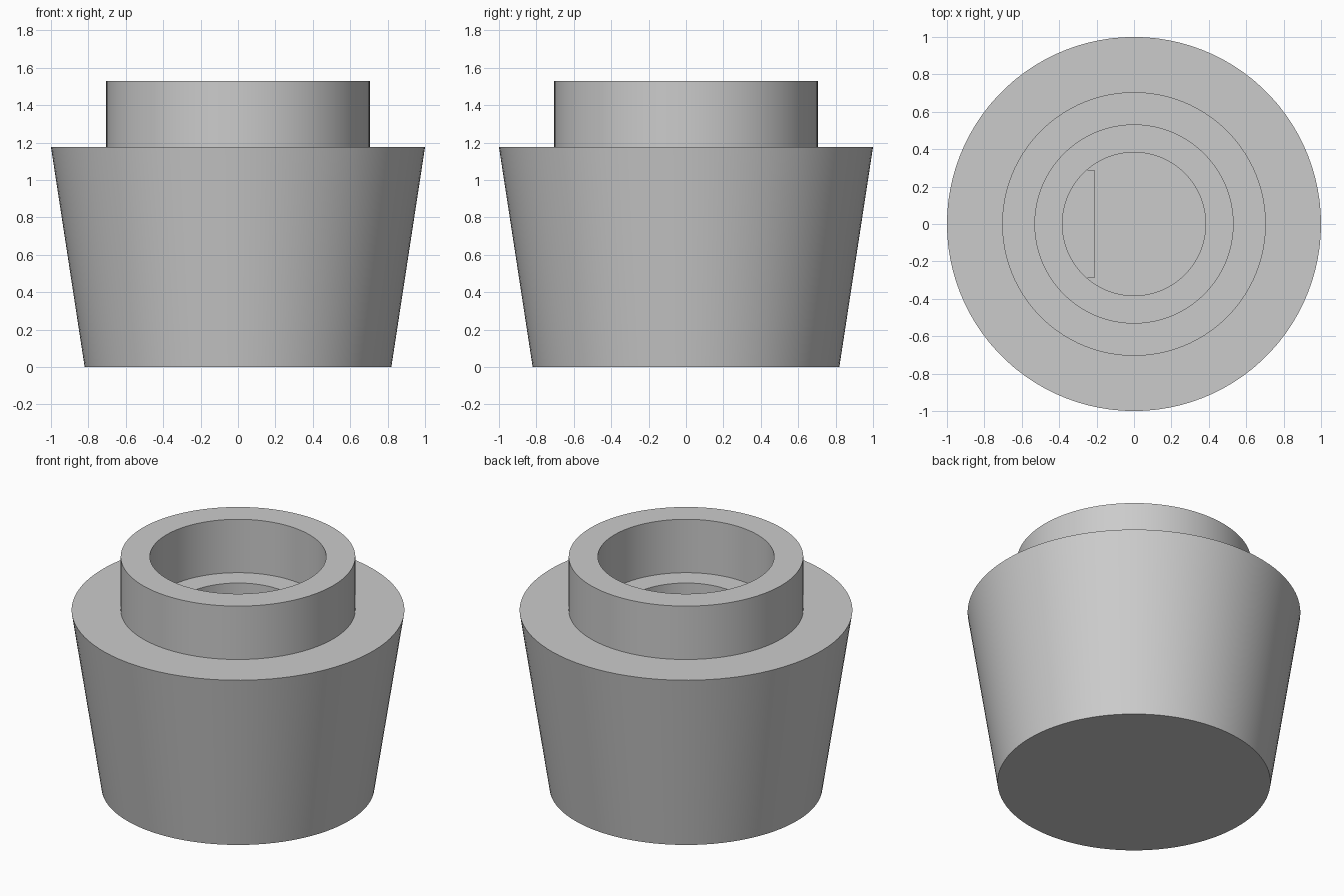
import bpy, bmesh, math

if "Cube" in bpy.data.objects:
    bpy.data.objects.remove(bpy.data.objects["Cube"])

SEGMENTS = 100
FLOOR_Z = 0.235      # bottom of the shaft bore
STEP_Z = 1.176       # shoulder height, also the counterbore step
TOP_Z = 1.53

grey = bpy.data.materials.new("plain grey")
grey.diffuse_color = (0.6, 0.6, 0.6, 1)
grey.use_nodes = True
grey.node_tree.nodes["Principled BSDF"].inputs["Base Color"].default_value = grey.diffuse_color


def finish(name, bm):
    bmesh.ops.recalc_face_normals(bm, faces=bm.faces)
    mesh = bpy.data.meshes.new(name)
    bm.to_mesh(mesh)
    bm.free()
    mesh.materials.append(grey)
    obj = bpy.data.objects.new(name, mesh)
    bpy.context.collection.objects.link(obj)
    return obj


# Knob body: tapered skirt, collar, counterbore and blind shaft bore
profile = [(0.82, 0), (1.0, STEP_Z), (0.705, STEP_Z), (0.705, TOP_Z),
           (0.53, TOP_Z), (0.53, STEP_Z), (0.383, STEP_Z), (0.383, FLOOR_Z)]
bm = bmesh.new()
rings = []
for r, z in profile:
    rings.append([bm.verts.new((r * math.cos(2 * math.pi * i / SEGMENTS),
                                r * math.sin(2 * math.pi * i / SEGMENTS), z))
                  for i in range(SEGMENTS)])
for a, b in zip(rings, rings[1:]):
    for i in range(SEGMENTS):
        j = (i + 1) % SEGMENTS
        bm.faces.new((a[i], a[j], b[j], b[i]))
bm.faces.new(rings[0])       # underside
bm.faces.new(rings[-1])      # bore floor
body = finish("knob_body", bm)

# Shaft key: flat-faced block on the -x wall of the bore
bm = bmesh.new()
bmesh.ops.create_cube(bm, size=1)
key_top = 0.82
for v in bm.verts:
    v.co.x = -0.21 if v.co.x > 0 else -0.40
    v.co.y = math.copysign(0.29, v.co.y)
    v.co.z = key_top if v.co.z > 0 else FLOOR_Z - 0.02
finish("shaft_key", bm)

# Smooth the round walls, keep the rims sharp
bpy.ops.object.select_all(action='DESELECT')
body.select_set(True)
bpy.context.view_layer.objects.active = body
bpy.ops.object.shade_smooth_by_angle(angle=math.radians(30))
